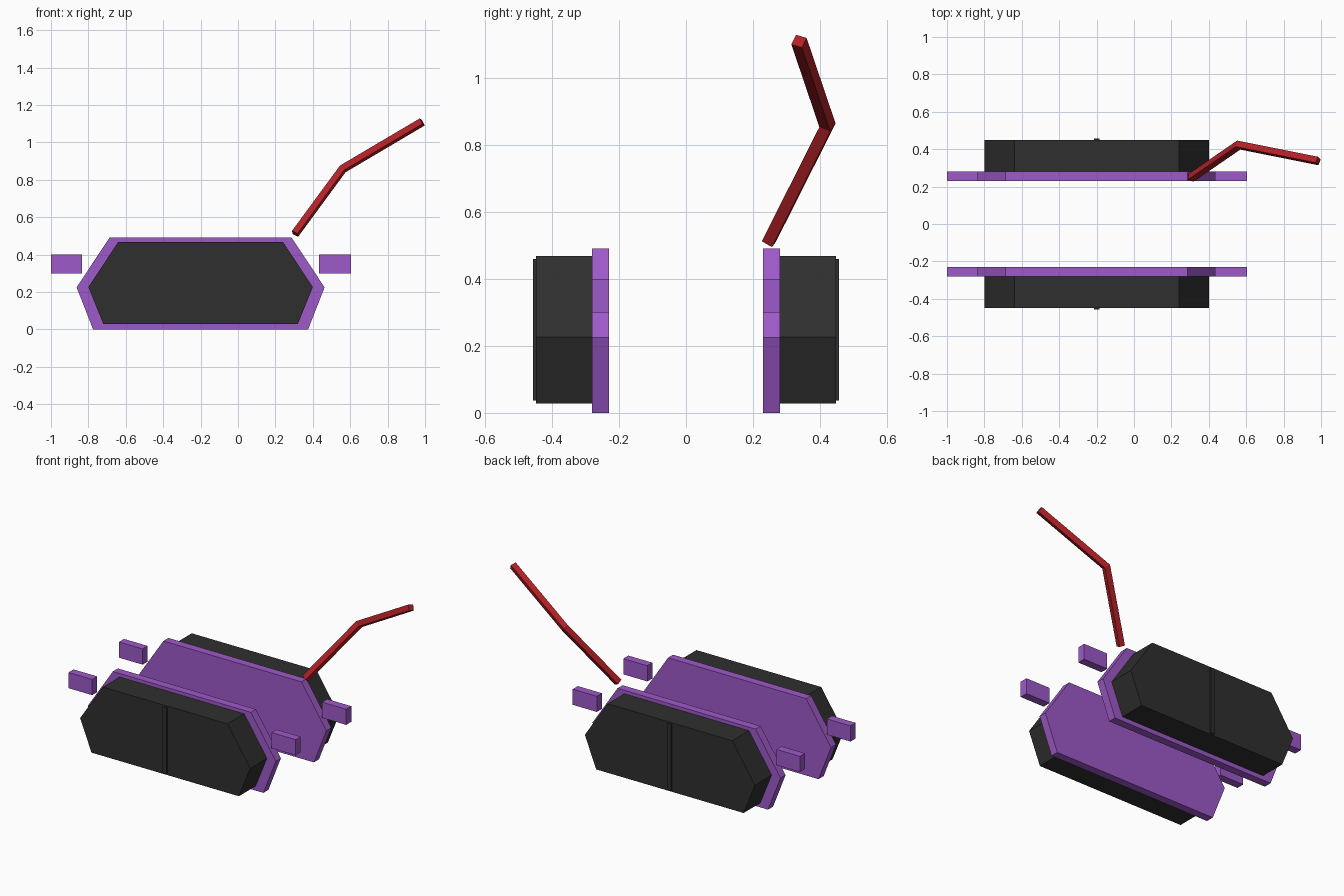
import bpy, bmesh
from mathutils import Vector
from mathutils.geometry import intersect_line_plane

if "Cube" in bpy.data.objects:
    bpy.data.objects.remove(bpy.data.objects["Cube"])


def material(name, color):
    m = bpy.data.materials.new(name)
    m.use_nodes = True
    m.diffuse_color = (*color, 1)
    bsdf = next(n for n in m.node_tree.nodes if n.type == 'BSDF_PRINCIPLED')
    bsdf.inputs["Base Color"].default_value = (*color, 1)
    return m


purple = material("purple", (0.34, 0.10, 0.58))
black = material("charcoal", (0.028, 0.028, 0.028))
red = material("red", (0.44, 0.015, 0.02))


def finish(name, bm, mat):
    bmesh.ops.recalc_face_normals(bm, faces=bm.faces)
    mesh = bpy.data.meshes.new(name)
    bm.to_mesh(mesh)
    bm.free()
    mesh.materials.append(mat)
    bpy.context.collection.objects.link(bpy.data.objects.new(name, mesh))


def slab(name, outline, y0, y1, mat):
    """Extrude an x-z outline from y0 to y1."""
    bm = bmesh.new()
    face = bm.faces.new([bm.verts.new((x, y0, z)) for x, z in outline])
    out = bmesh.ops.extrude_face_region(bm, geom=[face])
    verts = [v for v in out["geom"] if isinstance(v, bmesh.types.BMVert)]
    bmesh.ops.translate(bm, verts=verts, vec=(0, y1 - y0, 0))
    finish(name, bm, mat)


def hexagon(wide, top, bottom, z0, z_mid, z1):
    """Six-sided outline, symmetric about x = -0.2."""
    half = [(bottom, z0), (wide, z_mid), (top, z1)]
    return ([(-0.2 + w, z) for w, z in half] +
            [(-0.2 - w, z) for w, z in reversed(half)])


def rect(x0, x1, z0, z1):
    return [(x0, z0), (x1, z0), (x1, z1), (x0, z1)]


# Matching side units: backing plate, case, centre strip and end blocks
for side, s in (("front", -1), ("back", 1)):
    slab(side + "_backing_plate", hexagon(0.663, 0.487, 0.575, 0, 0.225, 0.49),
         s * 0.229, s * 0.28, purple)
    slab(side + "_case", hexagon(0.6, 0.44, 0.52, 0.028, 0.227, 0.468),
         s * 0.28, s * 0.448, black)
    slab(side + "_case_strip", rect(-0.215, -0.185, 0.037, 0.459),
         s * 0.447, s * 0.456, black)
    for end, x0, x1 in (("rear", -1, -0.833), ("lead", 0.433, 0.603)):
        slab(f"{side}_{end}_block", rect(x0, x1, 0.3, 0.4),
             s * 0.229, s * 0.28, purple)

# Bent square rod, mitred at the elbow
start, elbow, tip = (Vector(p) for p in ((0.305, 0.247, 0.511),
                                         (0.56, 0.422, 0.858),
                                         (0.985, 0.337, 1.109)))
d1, d2 = (elbow - start).normalized(), (tip - elbow).normalized()
u = Vector((0.33, 0.89, -0.27))
u = (u - d2 * u.dot(d2)).normalized() * 0.0175
v = d2.cross(u)
ring_tip = [tip + u * a + v * b for a, b in ((1, 1), (-1, 1), (-1, -1), (1, -1))]
ring_mid = [intersect_line_plane(p, p - d2, elbow, d1 + d2) for p in ring_tip]
ring_start = [intersect_line_plane(p, p - d1, start, d1) for p in ring_mid]
bm = bmesh.new()
rings = [[bm.verts.new(p) for p in r] for r in (ring_start, ring_mid, ring_tip)]
for a, b in zip(rings, rings[1:]):
    for i in range(4):
        j = (i + 1) % 4
        bm.faces.new((a[i], a[j], b[j], b[i]))
bm.faces.new(rings[0])
bm.faces.new(rings[-1])
finish("bent_rod", bm, red)
